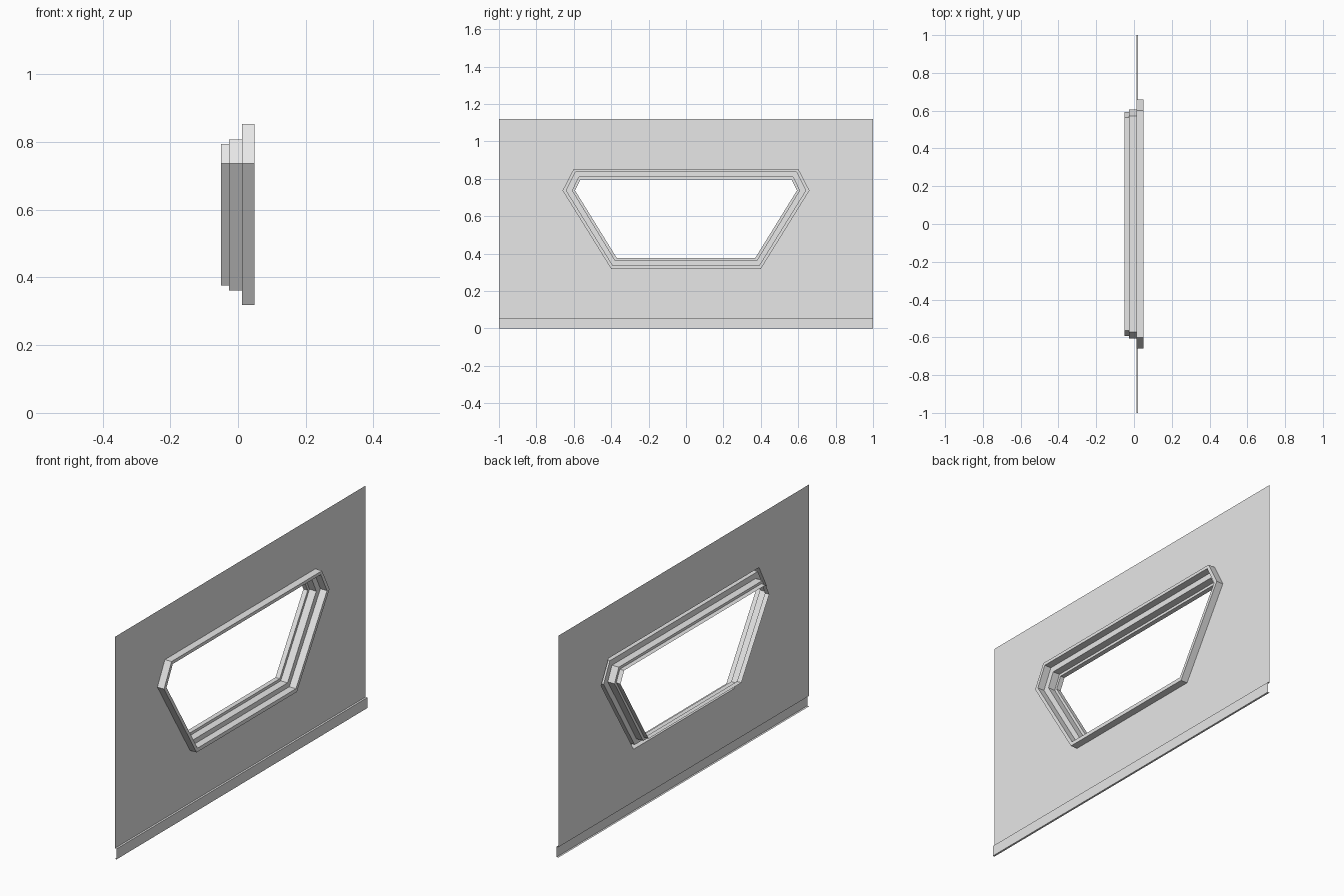
import bpy
import bmesh

old = bpy.data.objects.get("Cube")
if old:
    bpy.data.objects.remove(old, do_unlink=True)

grey = bpy.data.materials.new("light_grey")
grey.use_nodes = True
grey.diffuse_color = (0.8, 0.8, 0.8, 1)
grey.node_tree.nodes["Principled BSDF"].inputs["Base Color"].default_value = grey.diffuse_color

SIDE_Z = 0.737      # height of the widest point of the opening
WALL_X = 0.012      # plane of the wall sheet
STRIP_X = 0.022     # plane of the raised skirting strip
LEDGE_Z = 0.053


def hexagon(top, side, bottom, z_top, z_bottom):
    """Symmetric six-sided outline, as (y, z) points."""
    return [(top, z_top), (-top, z_top), (-side, SIDE_Z),
            (-bottom, z_bottom), (bottom, z_bottom), (side, SIDE_Z)]


def loft(name, sections, closed=True):
    """Join successive (x, outline) sections with flat quads."""
    bm = bmesh.new()
    rings = [[bm.verts.new((x, y, z)) for y, z in outline] for x, outline in sections]
    for a, b in zip(rings, rings[1:]):
        n = len(a)
        for i in range(n if closed else n - 1):
            j = (i + 1) % n
            bm.faces.new((a[i], a[j], b[j], b[i]))
    mesh = bpy.data.meshes.new(name)
    bm.to_mesh(mesh)
    bm.free()
    mesh.materials.append(grey)
    obj = bpy.data.objects.new(name, mesh)
    bpy.context.collection.objects.link(obj)
    return obj


# Outlines from the wall opening inward
border = hexagon(1, 1, 1, 1.12, LEDGE_Z)
rim_outer = hexagon(0.60, 0.66, 0.40, 0.853, 0.318)
rim_inner = hexagon(0.59, 0.64, 0.392, 0.837, 0.337)
middle = hexagon(0.573, 0.607, 0.378, 0.808, 0.362)
opening = hexagon(0.565, 0.593, 0.37, 0.795, 0.376)

# Wall sheet with the window hole
loft("wall_panel", [(WALL_X, border), (WALL_X, rim_outer)])

# Raised rim, folded back to the wall plane
loft("window_rim", [(WALL_X, rim_outer), (0.049, rim_outer),
                    (0.049, rim_inner), (WALL_X, rim_inner)])

# Stepped frame behind the wall
loft("middle_frame", [(WALL_X, rim_inner), (WALL_X, middle), (-0.026, middle)])
loft("inner_frame", [(-0.026, middle), (-0.026, opening), (-0.05, opening)])

# Skirting strip: ledge, face and underside
profile = [(WALL_X, LEDGE_Z), (STRIP_X, LEDGE_Z), (STRIP_X, 0), (WALL_X, 0)]
loft("skirting_strip", [(x, [(1, z), (-1, z)]) for x, z in profile], closed=False)
